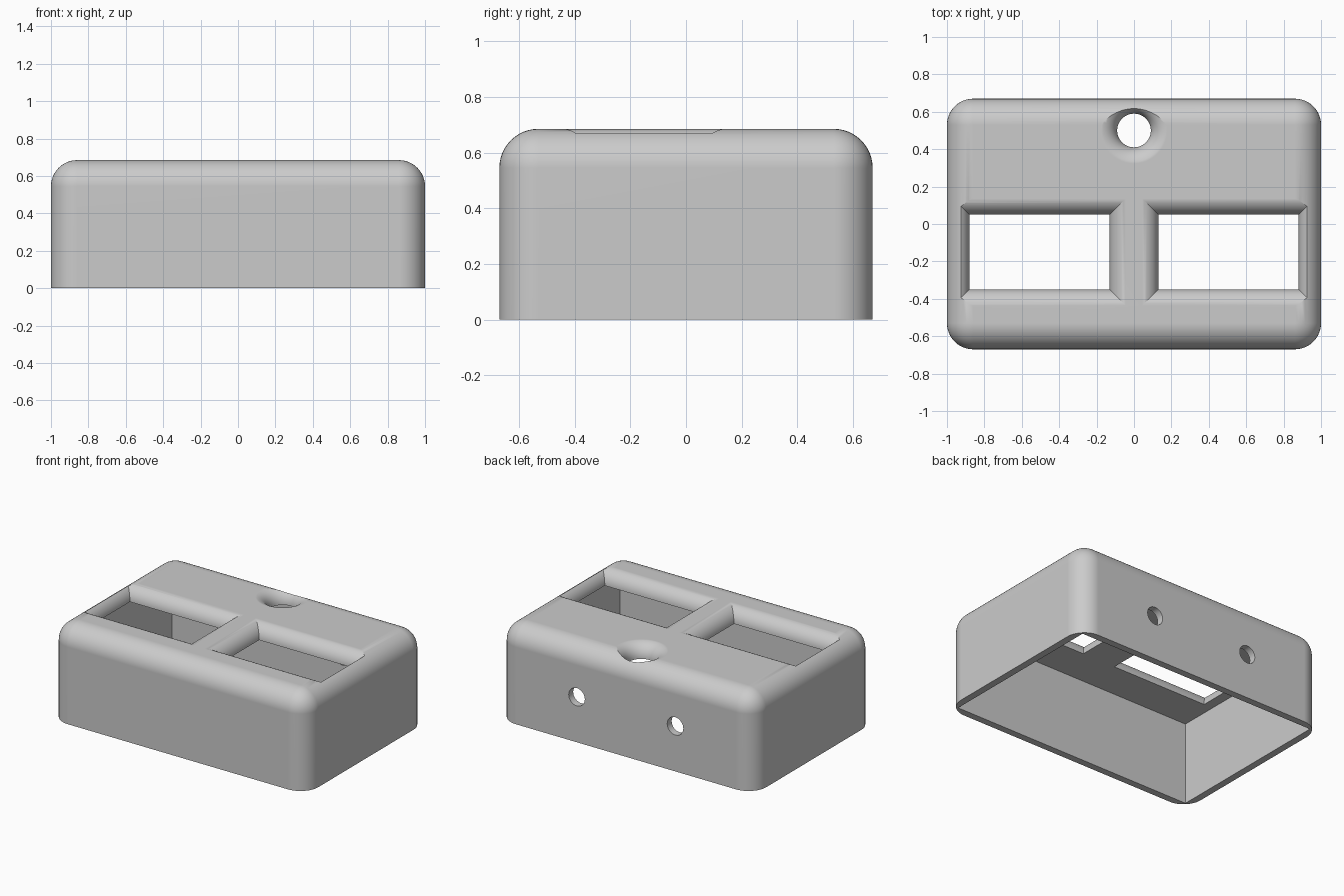
import bpy, bmesh, math
from mathutils import Matrix, Vector

cube = bpy.data.objects.get("Cube")
if cube:
    bpy.data.objects.remove(cube, do_unlink=True)

W, D, H = 1.0, 0.67, 0.685      # half width, half depth, height
ROUND, LIP, WALL, ROOF = 0.14, 0.1, 0.05, 0.1

grey = bpy.data.materials.new("light grey plastic")
grey.use_nodes = True
grey.diffuse_color = (0.6, 0.6, 0.6, 1)
grey.node_tree.nodes["Principled BSDF"].inputs["Base Color"].default_value = grey.diffuse_color


def make_object(name, bm):
    bmesh.ops.recalc_face_normals(bm, faces=bm.faces)
    mesh = bpy.data.meshes.new(name)
    bm.to_mesh(mesh)
    bm.free()
    mesh.materials.append(grey)
    obj = bpy.data.objects.new(name, mesh)
    bpy.context.collection.objects.link(obj)
    return obj


def box(bm, lo, hi):
    lo, hi = Vector(lo), Vector(hi)
    size = Matrix.Diagonal((*(hi - lo), 1))
    bmesh.ops.create_cube(bm, size=1, matrix=Matrix.Translation((lo + hi) / 2) @ size)


def flared_cutter(name, outline, steps=12):
    """Stack outlines that widen along a quarter circle, so the cut edge is rounded."""
    bm = bmesh.new()
    base = H - LIP + 0.001
    levels = [(base - 0.1, 0)]
    for i in range(steps + 1):
        a = math.pi / 2 * i / steps
        levels.append((base + LIP * math.sin(a), LIP * (1 - math.cos(a))))
    levels.append((H + 0.1, LIP))
    rings = [[bm.verts.new((x, y, z)) for x, y in outline(o)] for z, o in levels]
    for low, high in zip(rings, rings[1:]):
        for i in range(len(low)):
            j = (i + 1) % len(low)
            bm.faces.new((low[i], low[j], high[j], high[i]))
    bm.faces.new(rings[0])
    bm.faces.new(rings[-1])
    return make_object(name, bm)


def window_outline(side):
    def outline(o):
        a, b = side * (0.13 - o), side * (0.88 + o)
        return [(a, -0.35 - o), (b, -0.35 - o), (b, 0.05 + o), (a, 0.05 + o)]
    return outline


def round_outline(o, n=48):
    r = 0.09 + o
    return [(r * math.cos(math.tau * i / n), 0.5 + r * math.sin(math.tau * i / n))
            for i in range(n)]


# Outer shell with rounded uprights and top rim
bm = bmesh.new()
box(bm, (-W, -D, 0), (W, D, H))
edges = [e for e in bm.edges if any(v.co.z > H / 2 for v in e.verts)]
bmesh.ops.bevel(bm, geom=edges, offset=ROUND, offset_type='OFFSET', segments=12,
                profile=0.5, affect='EDGES')
case = make_object("case", bm)

# Hollow inside, open at the bottom
cutters = []
bm = bmesh.new()
box(bm, (WALL - W, WALL - D, -0.2), (W - WALL, D - WALL, H - ROOF))
cutters.append(make_object("cavity_cutter", bm))

# Two windows and the round hole in the top
for label, side in (("left", 1), ("right", -1)):
    cutters.append(flared_cutter(label + "_window_cutter", window_outline(side)))
cutters.append(flared_cutter("round_hole_cutter", round_outline))

# Two cable holes in the back wall
for label, x in (("left", 0.385), ("right", -0.385)):
    bm = bmesh.new()
    place = Matrix.Translation((x, D, 0.32)) @ Matrix.Rotation(math.pi / 2, 4, 'X')
    bmesh.ops.create_cone(bm, cap_ends=True, segments=32, radius1=0.063, radius2=0.063,
                          depth=0.3, matrix=place)
    cutters.append(make_object(label + "_cable_hole_cutter", bm))

# Cut everything out, then discard the cutters
bpy.ops.object.select_all(action='DESELECT')
bpy.context.view_layer.objects.active = case
case.select_set(True)
for cutter in cutters:
    cutter.hide_render = True
    mod = case.modifiers.new(cutter.name, 'BOOLEAN')
    mod.operation, mod.solver, mod.object = 'DIFFERENCE', 'EXACT', cutter
    bpy.ops.object.modifier_apply(modifier=mod.name)
    bpy.data.objects.remove(cutter, do_unlink=True)

bpy.ops.object.shade_smooth_by_angle(angle=math.radians(25))
weighted = case.modifiers.new("even_shading", 'WEIGHTED_NORMAL')
weighted.keep_sharp = True
